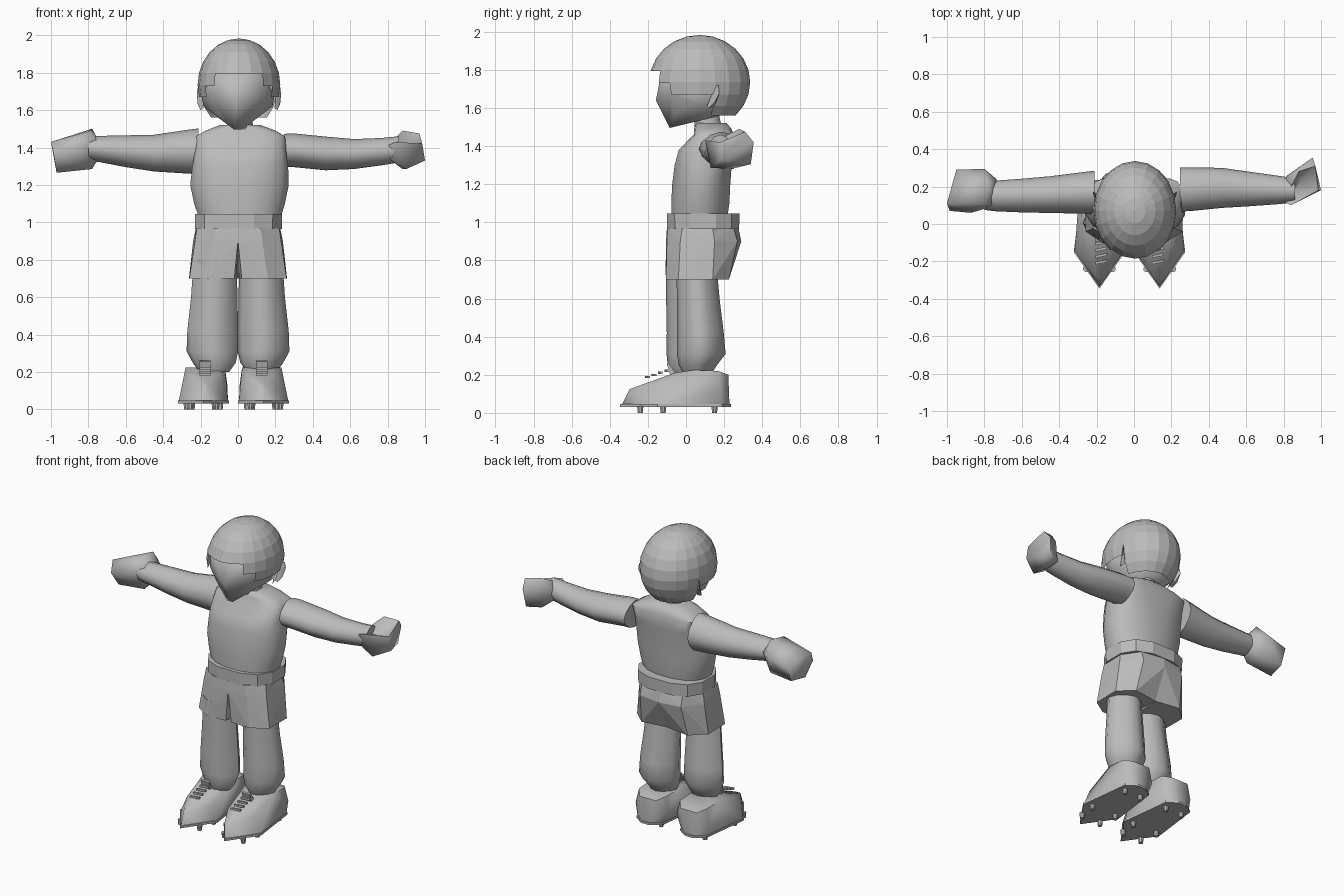
import bpy, bmesh, math
from mathutils import Vector

grey = bpy.data.materials.new("plain grey")
grey.diffuse_color = (0.5, 0.5, 0.5, 1)


def finish(name, bm, angle=None):
    """Turn a bmesh into an object; angle gives smooth shading with sharp edges."""
    bmesh.ops.remove_doubles(bm, verts=bm.verts, dist=0.0005)
    bmesh.ops.recalc_face_normals(bm, faces=bm.faces)
    me = bpy.data.meshes.new(name)
    bm.to_mesh(me)
    bm.free()
    me.materials.append(grey)
    if angle:
        me.shade_smooth()
        me.set_sharp_from_angle(angle=math.radians(angle))
    ob = bpy.data.objects.new(name, me)
    bpy.context.collection.objects.link(ob)
    return ob


def sp(v, p):
    return math.copysign(abs(v) ** p, v) if abs(v) > 1e-6 else 0.0


def loft(name, rings, n=12, axis='z', power=1.0, angle=None, turn=0.5):
    """Ring = (position on axis, centre a, centre b, radius a, radius b[, own power])."""
    bm = bmesh.new()
    loops = []
    for t, ca, cb, ra, rb, *own in rings:
        pw = own[0] if own else power
        loop = []
        for i in range(n):
            w = 2 * math.pi * (i + turn) / n
            a, b = ca + ra * sp(math.cos(w), pw), cb + rb * sp(math.sin(w), pw)
            loop.append(bm.verts.new((a, b, t) if axis == 'z' else (t, a, b)))
        loops.append(loop)
    for p, q in zip(loops, loops[1:]):
        for i in range(n):
            j = (i + 1) % n
            bm.faces.new((p[i], p[j], q[j], q[i]))
    bm.faces.new(loops[0])
    bm.faces.new(loops[-1])
    return finish(name, bm, angle)


def hull(name, pts, angle=None, dent=None):
    """Convex solid; dent replaces the upward faces by a hollow down to that point."""
    bm = bmesh.new()
    for p in pts:
        bm.verts.new(p)
    bmesh.ops.convex_hull(bm, input=bm.verts)
    loose = [v for v in bm.verts if not v.link_faces]
    bmesh.ops.delete(bm, geom=loose, context='VERTS')
    if dent:
        bmesh.ops.recalc_face_normals(bm, faces=bm.faces)
        bm.normal_update()
        top = [f for f in bm.faces if f.normal.z > 0.75]
        bmesh.ops.delete(bm, geom=top, context='FACES')
        rim = [e for e in bm.edges if e.is_boundary]
        low = bm.verts.new(dent)
        for e in rim:
            bm.faces.new((e.verts[0], e.verts[1], low))
    return finish(name, bm, angle)


def both(pts):
    return [(s * x, y, z) for x, y, z in pts for s in (1, -1)]


# Hair: cap of flat facets with a stepped lower edge
def hair_edge(a):
    for limit, z in ((36, 1.795), (55, 1.73), (100, 1.67)):
        if a < limit:
            return z
    return 1.56


bm = bmesh.new()
cols, rows, cz, rz = 20, 12, 1.735, 0.248
for i in range(cols):
    mid = 360 * (i + 0.5) / cols
    end = math.acos((hair_edge(min(mid, 360 - mid)) - cz) / rz)
    strip = []
    for j in (i, i + 1):
        a = 2 * math.pi * j / cols
        ts = [min(math.pi * k / rows, end) for k in range(rows + 1)]
        strip.append([bm.verts.new((0.005 + 0.221 * math.sin(t) * math.sin(a),
                                    0.072 - 0.265 * math.sin(t) * math.cos(a),
                                    cz + rz * math.cos(t))) for t in ts])
    p, q = strip
    for k in range(rows):
        bm.faces.new((p[k], p[k + 1], q[k + 1], q[k]))
bmesh.ops.remove_doubles(bm, verts=bm.verts, dist=0.0005)
finish("hair", bm)

# Head, with the nose as a low ridge, and ears
hull("face", both([(0.13, -0.10, 1.80), (0.03, -0.13, 1.78), (0.004, -0.158, 1.64),
                   (0.15, -0.08, 1.68), (0.195, 0.02, 1.68), (0.185, 0.06, 1.62),
                   (0.10, -0.065, 1.57), (0.02, -0.085, 1.495), (0.10, 0.13, 1.58),
                   (0.12, 0.22, 1.57), (0.17, 0.15, 1.70), (0.10, 0.16, 1.85)]), 60)
for side, s in (("right", 1), ("left", -1)):
    hull(side + "_ear", [(s * x + 0.005, y, z) for x, y, z in (
        (0.19, 0.11, 1.61), (0.205, 0.12, 1.60), (0.19, 0.15, 1.61), (0.22, 0.15, 1.63),
        (0.225, 0.175, 1.68), (0.222, 0.17, 1.72), (0.20, 0.15, 1.71), (0.20, 0.13, 1.65))], 40)

# Neck and torso: shoulders are squarer and sit further back than the waist
loft("neck", [(1.45, 0.01, 0.125, 0.085, 0.08), (1.60, 0.01, 0.10, 0.065, 0.07)], 8, angle=50)
loft("torso", [(1.03, 0.01, 0.07, 0.224, 0.15, 0.9), (1.10, 0.008, 0.075, 0.247, 0.155, 0.9),
               (1.20, 0.008, 0.08, 0.268, 0.155, 0.9), (1.30, 0.012, 0.09, 0.26, 0.152, 0.8),
               (1.38, 0.014, 0.105, 0.247, 0.145, 0.65), (1.46, 0.014, 0.145, 0.24, 0.105, 0.45),
               (1.49, 0.014, 0.14, 0.19, 0.10, 0.6), (1.52, 0.012, 0.135, 0.11, 0.08, 0.8)],
     16, angle=50)

# Waistband and shorts
loft("waistband", [(0.965, 0.003, 0.09, 0.238, 0.194), (1.045, 0.003, 0.09, 0.24, 0.196)],
     12, power=0.78)
SHORTS = {0.97: [(0, -0.10), (0.12, -0.095), (0.22, -0.02), (0.225, 0.14), (0.15, 0.25), (0, 0.275)],
          0.90: [(0, -0.105), (0.13, -0.10), (0.23, -0.03), (0.24, 0.15), (0.15, 0.27), (0, 0.29)],
          0.70: [(0.02, -0.10), (0.16, -0.105), (0.26, -0.04), (0.262, 0.14), (0.17, 0.225), (0, 0.20)]}
for side, s in (("right", 1), ("left", -1)):
    hull(side + "_shorts_leg", [(s * x, y, z) for z, ring in SHORTS.items() for x, y in ring])

# Legs: the left one is slimmer and stands further forward
for side, s, dy, k in (("right", 1, 0, 1), ("left", -1, -0.072, 0.86)):
    c = s * 0.127
    loft(side + "_leg", [(z, c + s * dx, cy + dy, rx, ry * k) for z, dx, cy, rx, ry in (
        (0.20, 0, 0.06, 0.08, 0.07), (0.25, 0, 0.062, 0.115, 0.10),
        (0.31, 0.01, 0.08, 0.138, 0.128), (0.42, 0.008, 0.076, 0.136, 0.122),
        (0.60, 0, 0.064, 0.124, 0.112), (0.80, -0.005, 0.054, 0.115, 0.104))],
         12, power=1.25, angle=50, turn=0)

# Boots: pointed sole, upper, studs, tongue and laces
OUTLINE = [(0, -0.345), (0.137, -0.15), (0.095, 0.19), (0.03, 0.235),
           (-0.03, 0.235), (-0.095, 0.19), (-0.137, -0.15)]
for side, c, s in (("right", 0.137, 1), ("left", -0.185, -1)):
    hull(side + "_sole", [(c + x, y, z) for x, y in OUTLINE for z in (0.032, 0.046)])
    upper = [(c + x * 0.96, y * 0.97, 0.045) for x, y in OUTLINE]
    upper += [(c + x - s * 0.01, y, z) for w, y, z in (
        (0.02, -0.295, 0.125), (0.09, -0.16, 0.15), (0.075, -0.06, 0.21), (0.118, 0.18, 0.13),
        (0.105, 0.04, 0.225), (0.10, 0.17, 0.22), (0.06, 0.222, 0.20)) for x in (w, -w)]
    hull(side + "_boot", upper, 60)
    for k, (x, y) in enumerate([(0.07, -0.24), (-0.07, -0.24), (0.09, -0.12),
                                (-0.09, -0.12), (0.06, 0.15), (-0.06, 0.15)]):
        loft(f"{side}_stud_{k}", [(0, c + x, y, 0.014, 0.014), (0.035, c + x, y, 0.018, 0.018)], 8)
    t = c - s * 0.01
    hull(side + "_tongue_flap", [(t + x, y, z) for x in (-0.03, 0.03) for y, z in (
        (-0.08, 0.19), (-0.10, 0.255), (-0.09, 0.26), (-0.05, 0.20))])
    for k in range(4):
        y, z = -0.21 + 0.034 * k, 0.182 + 0.011 * k
        hull(f"{side}_lace_{k}", [(t + x, y + dy + x * 0.2, z + dz) for x in (-0.03, 0.03)
                                  for dy in (0, 0.014) for dz in (0, 0.012)])

# Arms
loft("right_arm", [(0.245, 0.185, 1.385, 0.118, 0.088), (0.30, 0.186, 1.385, 0.117, 0.09),
                   (0.47, 0.193, 1.368, 0.107, 0.09), (0.62, 0.187, 1.365, 0.092, 0.08),
                   (0.77, 0.182, 1.378, 0.076, 0.073), (0.86, 0.18, 1.39, 0.065, 0.07)],
     12, 'x', 1.15, 50, 0)
loft("left_arm", [(-0.21, 0.168, 1.38, 0.117, 0.122), (-0.26, 0.167, 1.378, 0.112, 0.118),
                  (-0.45, 0.157, 1.37, 0.098, 0.098), (-0.60, 0.152, 1.38, 0.09, 0.085),
                  (-0.74, 0.15, 1.392, 0.082, 0.07), (-0.80, 0.15, 1.395, 0.075, 0.065)],
     12, 'x', 1.15, 50, 0)

# Hands: mitts, the right one cupped between thumb and palm
hull("right_hand", [(0.78, 0.21, 1.38), (0.82, 0.13, 1.33), (0.82, 0.26, 1.34),
                    (0.80, 0.12, 1.41), (0.84, 0.10, 1.43), (0.85, 0.28, 1.46),
                    (0.88, 0.28, 1.49), (0.90, 0.13, 1.285), (0.88, 0.26, 1.285),
                    (0.97, 0.31, 1.475), (0.955, 0.355, 1.42), (1.0, 0.18, 1.33),
                    (0.985, 0.18, 1.42), (0.94, 0.34, 1.305)], 70, (0.89, 0.22, 1.40))
hull("left_hand", [(-1.0, 0.11, 1.43), (-0.985, 0.07, 1.36), (-0.97, 0.13, 1.265),
                   (-0.95, 0.29, 1.38), (-0.95, 0.25, 1.28), (-0.87, 0.06, 1.40),
                   (-0.80, 0.295, 1.42), (-0.78, 0.22, 1.50), (-0.80, 0.11, 1.485),
                   (-0.735, 0.24, 1.41), (-0.735, 0.10, 1.42), (-0.74, 0.17, 1.35),
                   (-0.78, 0.13, 1.285), (-0.79, 0.24, 1.29)], 70)
